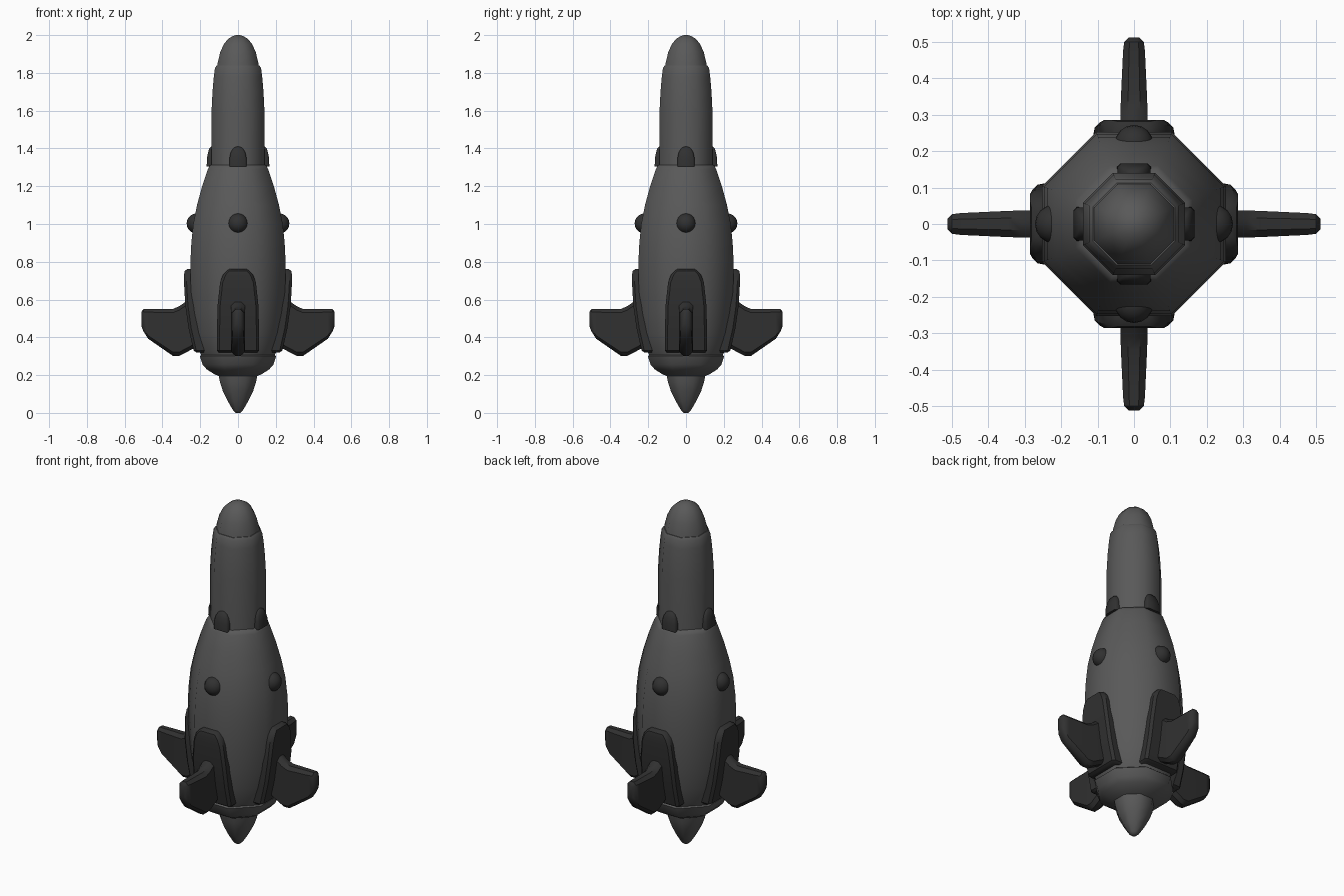
import bpy, bmesh, math
from mathutils import Matrix, Vector

cube = bpy.data.objects.get("Cube")
if cube:
    bpy.data.objects.remove(cube)


def material(name, value):
    mat = bpy.data.materials.new(name)
    mat.use_nodes = True
    color = (value, value, value, 1)
    mat.diffuse_color = color
    bsdf = next(n for n in mat.node_tree.nodes if n.type == 'BSDF_PRINCIPLED')
    bsdf.inputs["Base Color"].default_value = color
    return mat


HULL = material("hull grey", 0.1)
DARK = material("dark grey", 0.03)


def finish(bm, name, mat, angle=50, turn=0):
    bmesh.ops.recalc_face_normals(bm, faces=bm.faces)
    if turn:
        bmesh.ops.rotate(bm, verts=bm.verts, matrix=Matrix.Rotation(turn, 3, 'Z'))
    mesh = bpy.data.meshes.new(name)
    bm.to_mesh(mesh)
    bm.free()
    mesh.materials.append(mat)
    obj = bpy.data.objects.new(name, mesh)
    bpy.context.collection.objects.link(obj)
    bpy.ops.object.select_all(action='DESELECT')
    obj.select_set(True)
    bpy.context.view_layer.objects.active = obj
    bpy.ops.object.shade_smooth_by_angle(angle=math.radians(angle))
    return obj


def loft(rings):
    """Skin a stack of equal-length point rings and cap both ends."""
    bm = bmesh.new()
    rows = [[bm.verts.new(p) for p in ring] for ring in rings]
    n = len(rows[0])
    for a, b in zip(rows, rows[1:]):
        for i in range(n):
            j = (i + 1) % n
            bm.faces.new((a[i], a[j], b[j], b[i]))
    bm.faces.new(rows[0])
    bm.faces.new(rows[-1])
    return bm


def octagon_body(name, profile):
    """Eight-sided turned part from (flat-side radius, height) pairs."""
    rings = []
    for r, z in profile:
        corner = r / math.cos(math.pi / 8)
        angles = [math.pi / 8 + i * math.pi / 4 for i in range(8)]
        rings.append([(corner * math.cos(a), corner * math.sin(a), z) for a in angles])
    finish(loft(rings), name, HULL)


def chamfered(u0, u1, v0, v1, c):
    return [(u0 + c, v0), (u1 - c, v0), (u1, v0 + c), (u1, v1 - c),
            (u1 - c, v1), (u0 + c, v1), (u0, v1 - c), (u0, v0 + c)]


# Turned hull sections
octagon_body("tail_cone", [(0.012, 0), (0.025, 0.012), (0.053, 0.06), (0.08, 0.115),
                           (0.095, 0.16), (0.102, 0.195), (0.125, 0.205),
                           (0.165, 0.23), (0.187, 0.255), (0.202, 0.30), (0.19, 0.31)])
octagon_body("main_hull", [(0.19, 0.295), (0.205, 0.33), (0.225, 0.42), (0.24, 0.53),
                           (0.25, 0.67), (0.252, 0.8), (0.247, 0.9), (0.237, 1.0),
                           (0.217, 1.1), (0.19, 1.2), (0.16, 1.29), (0.149, 1.31),
                           (0.13, 1.315)])
octagon_body("upper_tube", [(0.14, 1.3), (0.14, 1.6), (0.135, 1.7), (0.128, 1.78),
                            (0.122, 1.825), (0.113, 1.84), (0.1, 1.841)])
octagon_body("nose_cap", [(0.113, 1.82), (0.107, 1.855), (0.094, 1.91), (0.075, 1.952),
                          (0.052, 1.98), (0.028, 1.995), (0.01, 2.0)])

# Fin mounts: (height, half width, outer surface)
MOUNT = [(0.32, 0.103, 0.22), (0.33, 0.112, 0.235), (0.45, 0.111, 0.262),
         (0.57, 0.108, 0.279), (0.69, 0.095, 0.286), (0.73, 0.08, 0.286),
         (0.752, 0.06, 0.282), (0.762, 0.045, 0.268)]
# Fairings at the foot of the upper tube
FAIRING = [(1.305, 0.046, 0.166), (1.35, 0.045, 0.164), (1.38, 0.038, 0.158),
           (1.4, 0.026, 0.152), (1.41, 0.012, 0.142)]
# Fins: (distance out, bottom, top, half thickness)
FIN = [(0.2, 0.36, 0.64, 0.038), (0.275, 0.32, 0.59, 0.038), (0.31, 0.302, 0.565, 0.037),
       (0.345, 0.302, 0.55, 0.036), (0.475, 0.392, 0.55, 0.03),
       (0.5, 0.43, 0.55, 0.027), (0.512, 0.46, 0.535, 0.015)]


def raised_plate(rows, depth, c):
    return loft([[(x, y, z) for x, y in chamfered(out - depth, out, -w, w, c)]
                 for z, w, out in rows])


def fin():
    return loft([[(x, y, z) for y, z in chamfered(-t, t, low, top, t * 0.55)]
                 for x, low, top, t in FIN])


def stud():
    bm = bmesh.new()
    bmesh.ops.create_uvsphere(bm, u_segments=16, v_segments=10, radius=0.053)
    bmesh.ops.translate(bm, verts=bm.verts, vec=Vector((0.219, 0, 1.003)))
    return bm


# Four-way repeated fittings
for side, turn in (("left", 0), ("back", 90), ("right", 180), ("front", 270)):
    angle = math.radians(turn)
    finish(raised_plate(MOUNT, 0.08, 0.014), side + "_fin_mount", DARK, 40, angle)
    finish(raised_plate(FAIRING, 0.05, 0.008), side + "_fairing", DARK, 50, angle)
    finish(fin(), side + "_fin", DARK, 40, angle)
    finish(stud(), side + "_stud", DARK, 50, angle)
